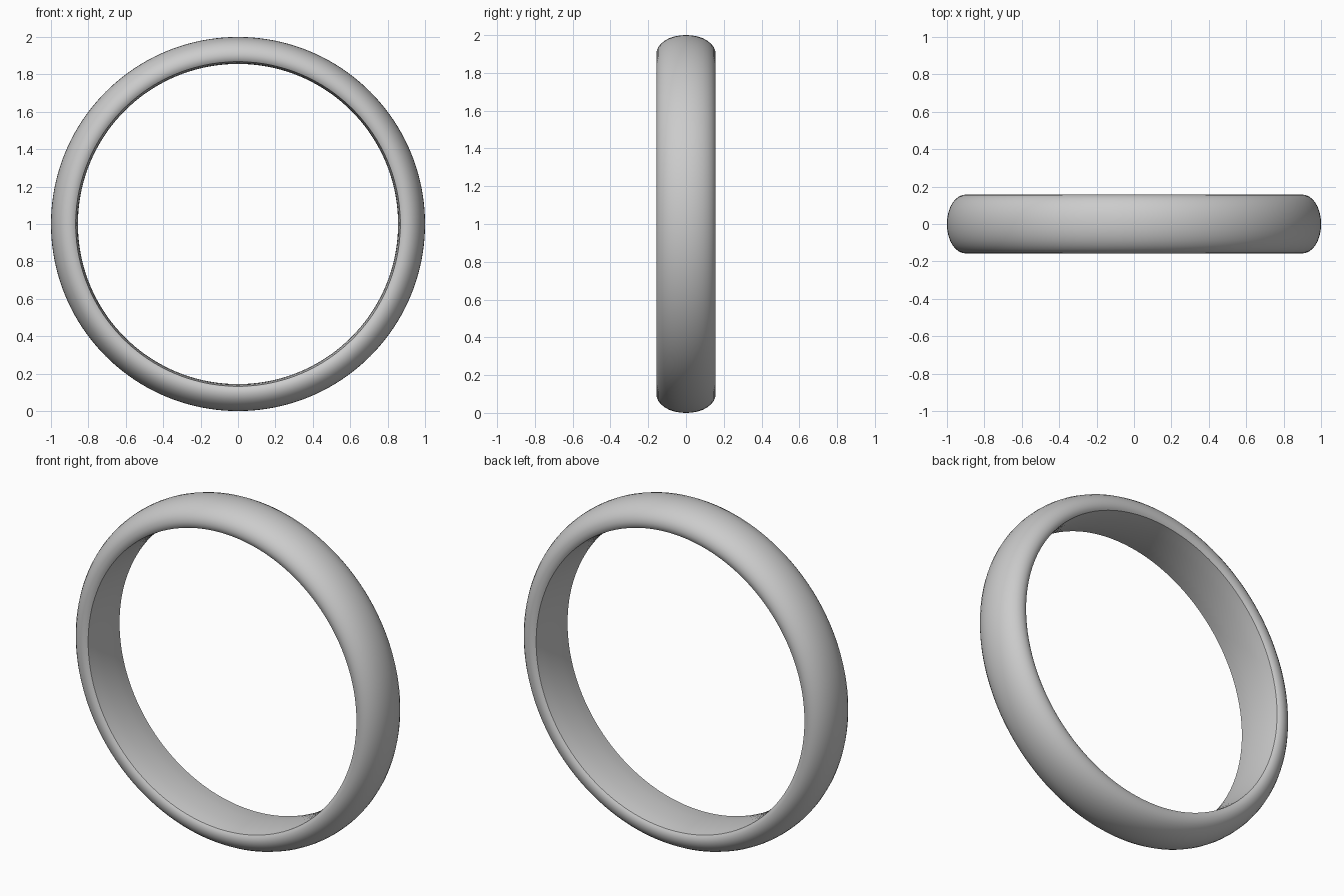
import bpy, bmesh, math
from mathutils import Matrix, Vector

if "Cube" in bpy.data.objects:
    bpy.data.objects.remove(bpy.data.objects["Cube"])

SEGMENTS = 160

# half cross-section (y, radius): domed outside, rolled rim, comfort-fit bore
outer = [(0.0, 1.0), (0.03, 0.9985), (0.06, 0.993), (0.09, 0.983), (0.115, 0.969),
         (0.134, 0.953), (0.147, 0.936), (0.154, 0.92), (0.157, 0.904),
         (0.156, 0.891), (0.152, 0.878), (0.145, 0.868)]
bore = [(0.1, 0.861), (0.05, 0.857), (0.0, 0.856)]
half = outer + bore
profile = half + [(-y, r) for y, r in reversed(half[1:-1])]

# band: spin the closed section about the y axis
bm = bmesh.new()
rings = []
for i in range(SEGMENTS):
    turn = Matrix.Rotation(2 * math.pi * i / SEGMENTS, 3, 'Y')
    rings.append([bm.verts.new(turn @ Vector((0, y, r)) + Vector((0, 0, 1)))
                  for y, r in profile])
n = len(profile)
for i in range(SEGMENTS):
    a, b = rings[i], rings[(i + 1) % SEGMENTS]
    for j in range(n):
        k = (j + 1) % n
        bm.faces.new((a[j], a[k], b[k], b[j]))
bmesh.ops.recalc_face_normals(bm, faces=bm.faces)
mesh = bpy.data.meshes.new("ring_band")
bm.to_mesh(mesh)
bm.free()

band = bpy.data.objects.new("ring_band", mesh)
bpy.context.collection.objects.link(band)
bpy.context.view_layer.objects.active = band
band.select_set(True)
bpy.ops.object.shade_smooth_by_angle(angle=math.radians(35))
